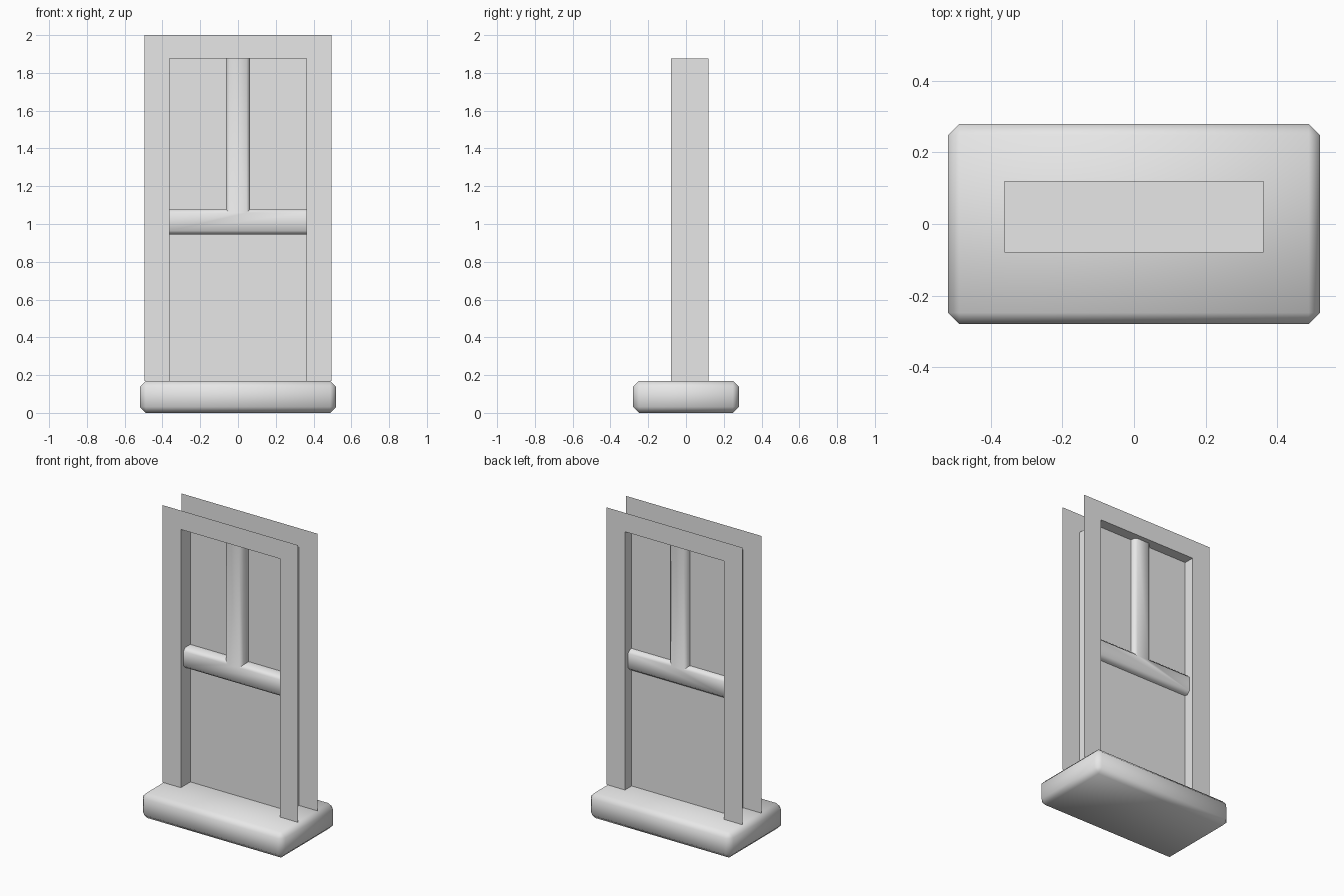
import bpy
import bmesh
from math import radians

cube = bpy.data.objects.get("Cube")
if cube:
    bpy.data.objects.remove(cube)

grey = bpy.data.materials.new("plain_grey")
grey.use_nodes = True
grey.diffuse_color = (0.8, 0.8, 0.8, 1)
grey.node_tree.nodes["Principled BSDF"].inputs["Base Color"].default_value = grey.diffuse_color

FRONT, BACK = -0.08, 0.12          # depth of the two facing sheets
FLOOR, HEAD, TOP = 0.17, 1.875, 2.0
OUTER, INNER = 0.495, 0.362        # half widths of sheet and opening


def finish(name, bm, smooth=False):
    mesh = bpy.data.meshes.new(name)
    bm.to_mesh(mesh)
    bm.free()
    mesh.materials.append(grey)
    obj = bpy.data.objects.new(name, mesh)
    bpy.context.collection.objects.link(obj)
    if smooth:
        bpy.ops.object.select_all(action="DESELECT")
        obj.select_set(True)
        bpy.context.view_layer.objects.active = obj
        bpy.ops.object.shade_smooth_by_angle(angle=radians(50))
    return obj


def box(bm, x, y, z):
    verts = bmesh.ops.create_cube(bm, size=1)["verts"]
    for v in verts:
        v.co = [lim[0] if c < 0 else lim[1] for c, lim in zip(v.co, (x, y, z))]


def arch(half, top, y):
    return [(-half, y, FLOOR), (-half, y, top), (half, y, top), (half, y, FLOOR)]


# Plinth with chamfered edges
bm = bmesh.new()
box(bm, (-0.52, 0.52), (-0.28, 0.28), (0, FLOOR))
bmesh.ops.bevel(bm, geom=bm.edges[:], offset=0.032, segments=1, affect="EDGES")
finish("plinth", bm, smooth=True)

# Casing: two thin facing sheets joined by the lining of the opening
bm = bmesh.new()
loops = [arch(OUTER, TOP, FRONT), arch(INNER, HEAD, FRONT),
         arch(INNER, HEAD, BACK), arch(OUTER, TOP, BACK)]
rows = [[bm.verts.new(p) for p in loop] for loop in loops]
for a, b in zip(rows, rows[1:]):
    for i in range(3):
        bm.faces.new((a[i], a[i + 1], b[i + 1], b[i]))
bmesh.ops.recalc_face_normals(bm, faces=bm.faces[:])
finish("casing", bm)

# Flat panel filling the opening
bm = bmesh.new()
box(bm, (-INNER, INNER), (0.02, 0.05), (FLOOR, HEAD))
finish("panel", bm)

# T-shaped rail and mullion, chamfered along its free edges
bm = bmesh.new()
MULL, LOW, HIGH = 0.064, 0.945, 1.078
half = [(INNER, LOW), (INNER, HIGH), (MULL, HIGH), (MULL, HEAD)]
outline = half + [(-x, z) for x, z in reversed(half)]
face = bm.faces.new([bm.verts.new((x, -0.052, z)) for x, z in outline])
new = bmesh.ops.extrude_face_region(bm, geom=[face])["geom"]
bmesh.ops.translate(bm, vec=(0, 0.14, 0),
                    verts=[g for g in new if isinstance(g, bmesh.types.BMVert)])
bmesh.ops.recalc_face_normals(bm, faces=bm.faces[:])


def is_free(edge):
    a, b = (v.co for v in edge.verts)
    at_wall = abs(a.x - b.x) < 1e-4 and abs(a.x) > INNER - 0.01
    at_head = min(a.z, b.z) > HEAD - 0.01
    return abs(a.y - b.y) < 1e-4 and not at_wall and not at_head


bmesh.ops.bevel(bm, geom=[e for e in bm.edges if is_free(e)],
                offset=0.019, segments=1, affect="EDGES")
finish("rail_and_mullion", bm, smooth=True)
